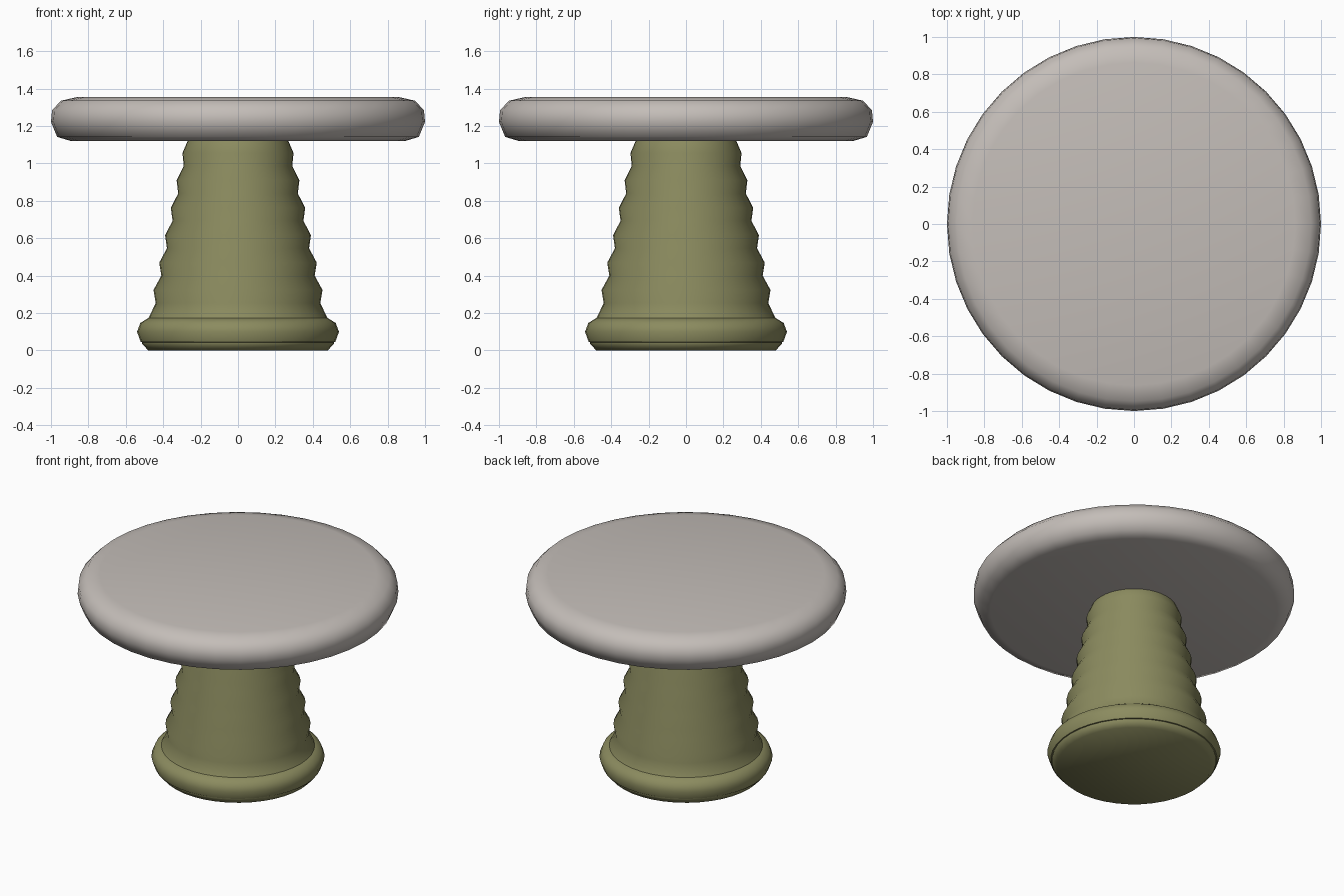
import bpy
import bmesh
import math

cube = bpy.data.objects.get("Cube")
if cube:
    bpy.data.objects.remove(cube, do_unlink=True)

SIDES = 40


def make_material(name, colour):
    mat = bpy.data.materials.new(name)
    mat.use_nodes = True
    mat.diffuse_color = (*colour, 1)
    bsdf = next(n for n in mat.node_tree.nodes if n.type == "BSDF_PRINCIPLED")
    bsdf.inputs["Base Color"].default_value = (*colour, 1)
    return mat


def turn(name, profile, mat):
    """Spin a bottom-to-top (radius, height) profile into a capped solid."""
    bm = bmesh.new()
    rings = []
    for r, z in profile:
        angles = [math.tau * i / SIDES for i in range(SIDES)]
        rings.append([bm.verts.new((r * math.cos(a), r * math.sin(a), z)) for a in angles])
    for low, high in zip(rings, rings[1:]):
        for i in range(SIDES):
            j = (i + 1) % SIDES
            bm.faces.new((low[i], low[j], high[j], high[i]))
    bm.faces.new(rings[0][::-1])
    bm.faces.new(rings[-1])
    mesh = bpy.data.meshes.new(name)
    bm.to_mesh(mesh)
    bm.free()
    mesh.materials.append(mat)
    obj = bpy.data.objects.new(name, mesh)
    bpy.context.collection.objects.link(obj)
    bpy.ops.object.select_all(action="DESELECT")
    obj.select_set(True)
    bpy.context.view_layer.objects.active = obj
    bpy.ops.object.shade_smooth_by_angle(angle=math.radians(60))
    return obj


stone = make_material("warm_grey", (0.55, 0.51, 0.48))
olive = make_material("olive_green", (0.26, 0.26, 0.115))

# Round top with softened rim
turn("table_top", [(0.895, 1.12), (0.967, 1.142), (1.0, 1.222), (0.994, 1.284),
                   (0.947, 1.335), (0.863, 1.354)], stone)

# Ribbed column: alternating grooves and ridges, tapering upward
column = [(0.48, 0.17)]
for i in range(6):
    z = 0.253 + 0.1465 * i
    column += [(0.44 - 0.03 * i, z), (0.452 - 0.031 * i, z + 0.07)]
column.append((0.267, 1.125))
turn("ribbed_column", column, olive)

# Rounded ring and low foot
turn("base_ring", [(0.49, 0.04), (0.52, 0.045), (0.54, 0.10), (0.522, 0.147),
                   (0.48, 0.173)], olive)
turn("foot", [(0.48, 0.0), (0.512, 0.035), (0.512, 0.045)], olive)
